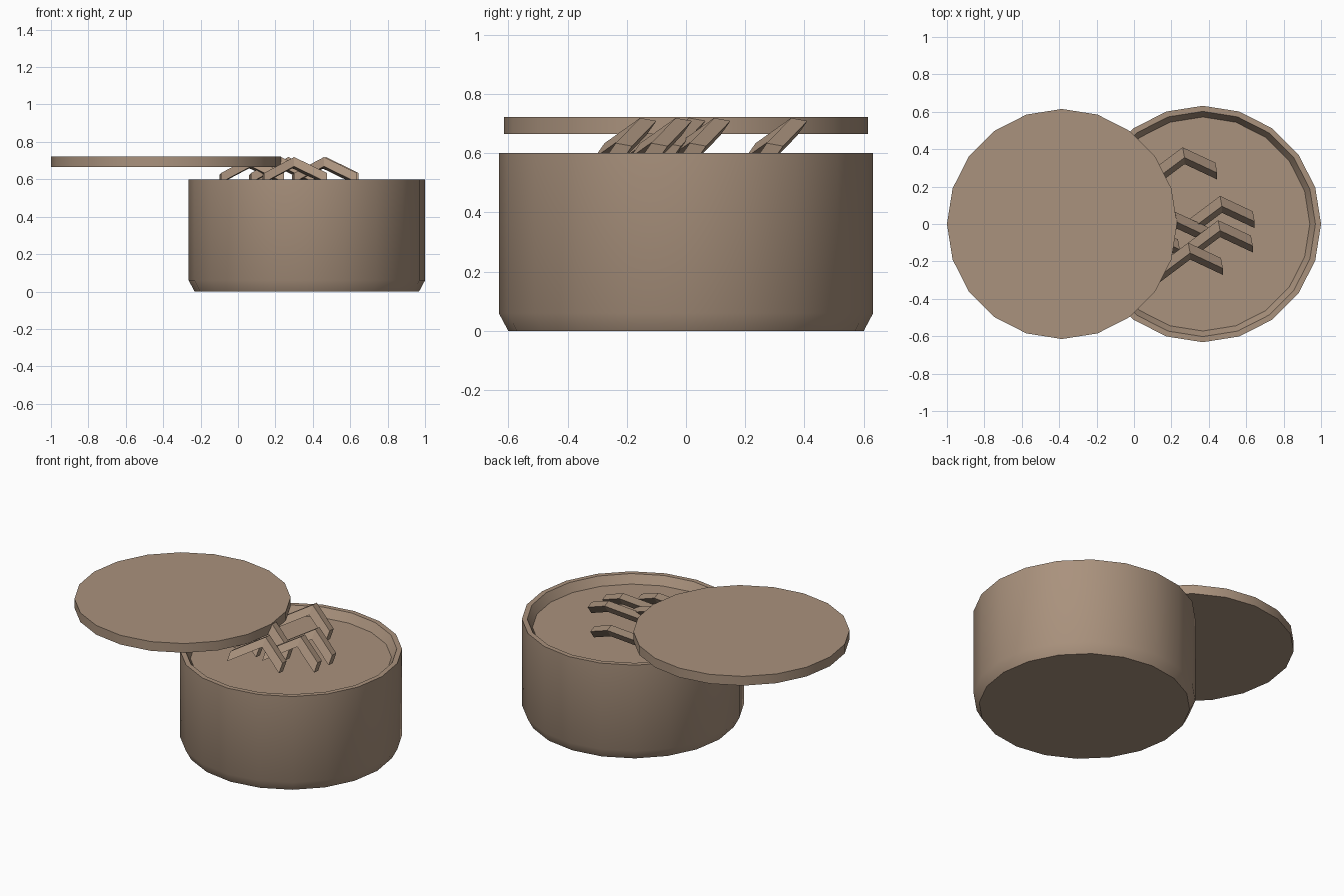
import bpy, bmesh, math
from mathutils import Vector

if "Cube" in bpy.data.objects:
    bpy.data.objects.remove(bpy.data.objects["Cube"])

SIDES = 20

tan = bpy.data.materials.new("warm_tan")
tan.diffuse_color = (0.40, 0.287, 0.205, 1)
tan.use_nodes = True
tan.node_tree.nodes["Principled BSDF"].inputs["Base Color"].default_value = tan.diffuse_color


def finish(bm, name, location, smooth):
    bmesh.ops.recalc_face_normals(bm, faces=bm.faces)
    mesh = bpy.data.meshes.new(name)
    bm.to_mesh(mesh)
    bm.free()
    mesh.materials.append(tan)
    obj = bpy.data.objects.new(name, mesh)
    obj.location = location
    bpy.context.collection.objects.link(obj)
    if smooth:
        bpy.ops.object.select_all(action='DESELECT')
        obj.select_set(True)
        bpy.context.view_layer.objects.active = obj
        bpy.ops.object.shade_smooth_by_angle(angle=math.radians(30))
    return obj


def loft(rings):
    """Join closed rings of points with quads and cap both ends."""
    bm = bmesh.new()
    loops = [[bm.verts.new(p) for p in ring] for ring in rings]
    n = len(loops[0])
    for a, b in zip(loops, loops[1:]):
        for i in range(n):
            j = (i + 1) % n
            bm.faces.new((a[i], a[j], b[j], b[i]))
    bm.faces.new(loops[0][::-1])
    bm.faces.new(loops[-1])
    return bm


def lathe(name, profile, location):
    step = 2 * math.pi / SIDES
    rings = [[(r * math.cos(i * step), r * math.sin(i * step), z)
              for i in range(SIDES)] for r, z in profile]
    return finish(loft(rings), name, location, True)


# Round tub: chamfered foot, thin rim, shallow filled top
lathe("tub", [(0.60, 0), (0.632, 0.06), (0.632, 0.60),
              (0.602, 0.60), (0.572, 0.548)], (0.368, 0, 0))

# Flat round lid, slid off to one side
lathe("lid", [(0.615, 0.665), (0.615, 0.723)], (-0.385, 0, 0))

# Bent strips lying on the filling: a four-sided section along a V path
across = Vector((0.01, -0.055, 0.01))
down = Vector((0.0, -0.035, -0.05))
path = [Vector((-0.16, -0.12, -0.085)), Vector((0, 0, 0)),
        Vector((0.175, -0.082, -0.085))]
peaks = [(0.26, 0.41), (0.46, 0.15), (0.45, 0.02),
         (0.29, -0.10), (0.22, 0.065), (0.06, 0.0)]
for k, (x, y) in enumerate(peaks):
    rings = [[p, p + across, p + across + down, p + down] for p in path]
    finish(loft(rings), f"bent_strip_{k + 1}", (x, y, 0.709), False)
